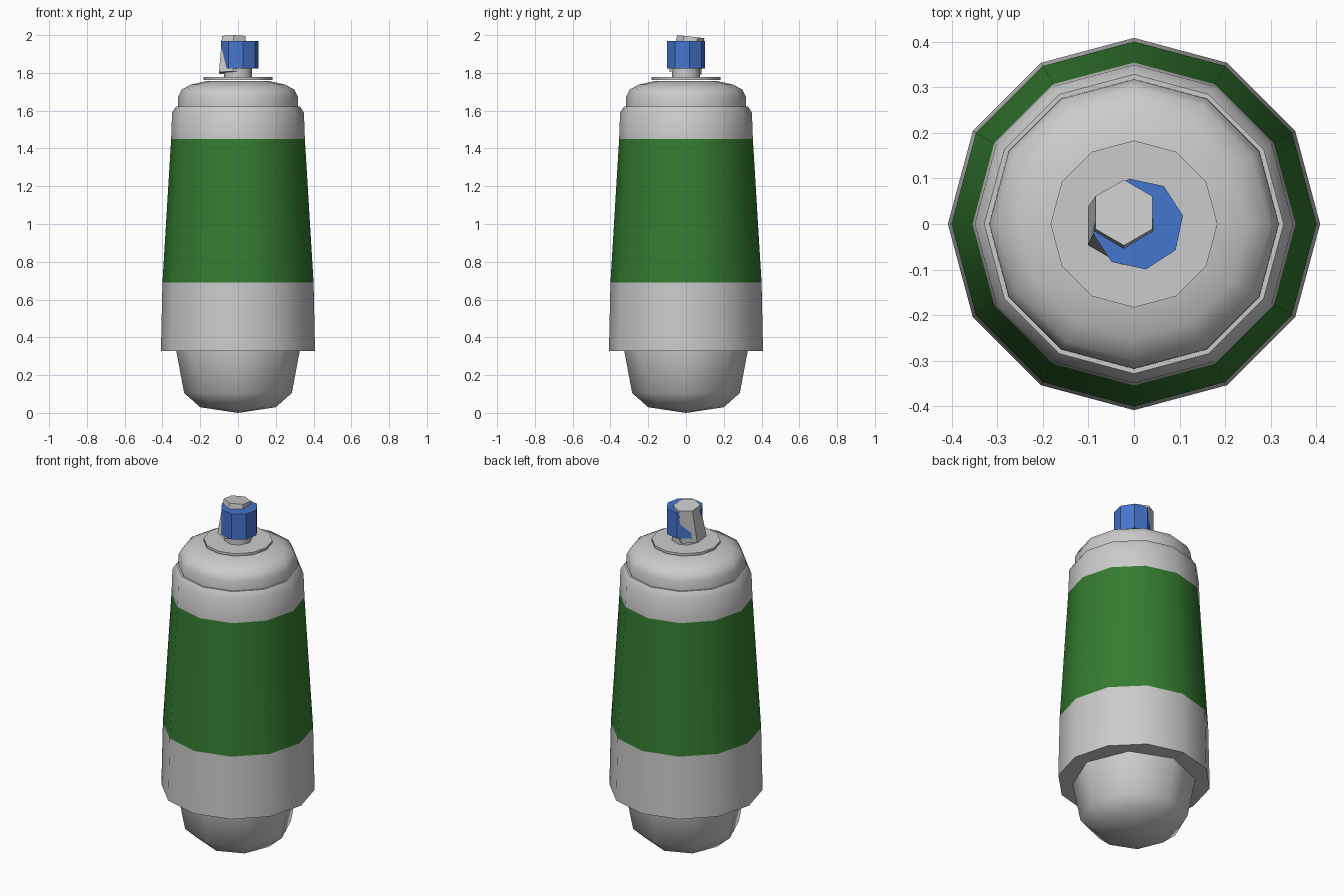
import bpy, bmesh, math
from mathutils import Vector

if "Cube" in bpy.data.objects:
    bpy.data.objects.remove(bpy.data.objects["Cube"])


def material(name, rgb):
    m = bpy.data.materials.new(name)
    m.diffuse_color = (*rgb, 1)
    m.use_nodes = True
    m.node_tree.nodes["Principled BSDF"].inputs["Base Color"].default_value = m.diffuse_color
    return m


green = material("green_paint", (0.035, 0.2, 0.03))
blue = material("blue_plastic", (0.06, 0.18, 0.62))


def finish(name, bm, mat=None, smooth=None):
    bmesh.ops.remove_doubles(bm, verts=bm.verts, dist=1e-5)
    mesh = bpy.data.meshes.new(name)
    bm.to_mesh(mesh)
    bm.free()
    ob = bpy.data.objects.new(name, mesh)
    bpy.context.collection.objects.link(ob)
    if mat:
        mesh.materials.append(mat)
    if smooth:
        bpy.ops.object.select_all(action='DESELECT')
        bpy.context.view_layer.objects.active = ob
        ob.select_set(True)
        bpy.ops.object.shade_smooth_by_angle(angle=math.radians(smooth))
    return ob


def lathe(name, profile, sides, mat=None, smooth=None, turn=0.0, cx=0.0):
    """Revolve (radius, z) points, listed bottom to top, about a vertical axis."""
    bm = bmesh.new()
    rings = []
    for r, z in profile:
        if r == 0:
            rings.append([bm.verts.new((cx, 0, z))] * sides)
        else:
            a = [math.radians(turn) + math.tau * i / sides for i in range(sides)]
            rings.append([bm.verts.new((cx + r * math.cos(t), r * math.sin(t), z)) for t in a])
    for lo, hi in zip(rings, rings[1:]):
        for i in range(sides):
            j = (i + 1) % sides
            bm.faces.new(list(dict.fromkeys((lo[i], lo[j], hi[j], hi[i]))))
    return finish(name, bm, mat, smooth)


# Rounded bottom that pokes out of the sleeve
lathe("bottom_dome", [(0, 0.0), (0.2, 0.03), (0.285, 0.105), (0.327, 0.33), (0.327, 0.36)], 8, smooth=50)

# Twelve-sided tapered sleeve: grey base, green band, grey shoulder
lathe("lower_sleeve", [(0.3, 0.327), (0.408, 0.327), (0.4, 0.69)], 12, smooth=40)
lathe("green_band", [(0.4, 0.69), (0.354, 1.45)], 12, green, smooth=40)
lathe("upper_sleeve", [(0.354, 1.45), (0.349, 1.59), (0.328, 1.622), (0.3, 1.622)], 12, smooth=40)

# Bulging top and the flat disc on it
lathe("top_dome", [(0.318, 1.61), (0.317, 1.675), (0.298, 1.712), (0.25, 1.738), (0.17, 1.756), (0, 1.758)],
      12, smooth=45)
lathe("top_disc", [(0, 1.763), (0.183, 1.763), (0.183, 1.777), (0, 1.777)], 12, smooth=35)

# Neck and offset blue collar
lathe("neck", [(0.075, 1.77), (0.075, 1.83), (0, 1.83)], 8, smooth=50)
lathe("blue_collar", [(0, 1.822), (0.101, 1.822), (0.101, 1.97), (0, 1.97)], 8, blue, turn=10.5, cx=0.008)

# Leaning six-sided valve stem that breaks through the collar
bm = bmesh.new()


def hexagon(cx, cy, r, z, slope):
    ring = []
    for i in range(6):
        a = math.radians(30 + 60 * i)
        dy = r * math.sin(a)
        ring.append(bm.verts.new((cx + r * math.cos(a), cy + dy, z + slope * dy)))
    return ring


low = hexagon(-0.027, -0.004, 0.085, 1.8, -0.1)
high = hexagon(-0.022, 0.025, 0.072, 1.992, -0.11)
bm.faces.new(low[::-1])
bm.faces.new(high)
for i in range(6):
    j = (i + 1) % 6
    bm.faces.new((low[i], low[j], high[j], high[i]))
finish("valve_stem", bm)
